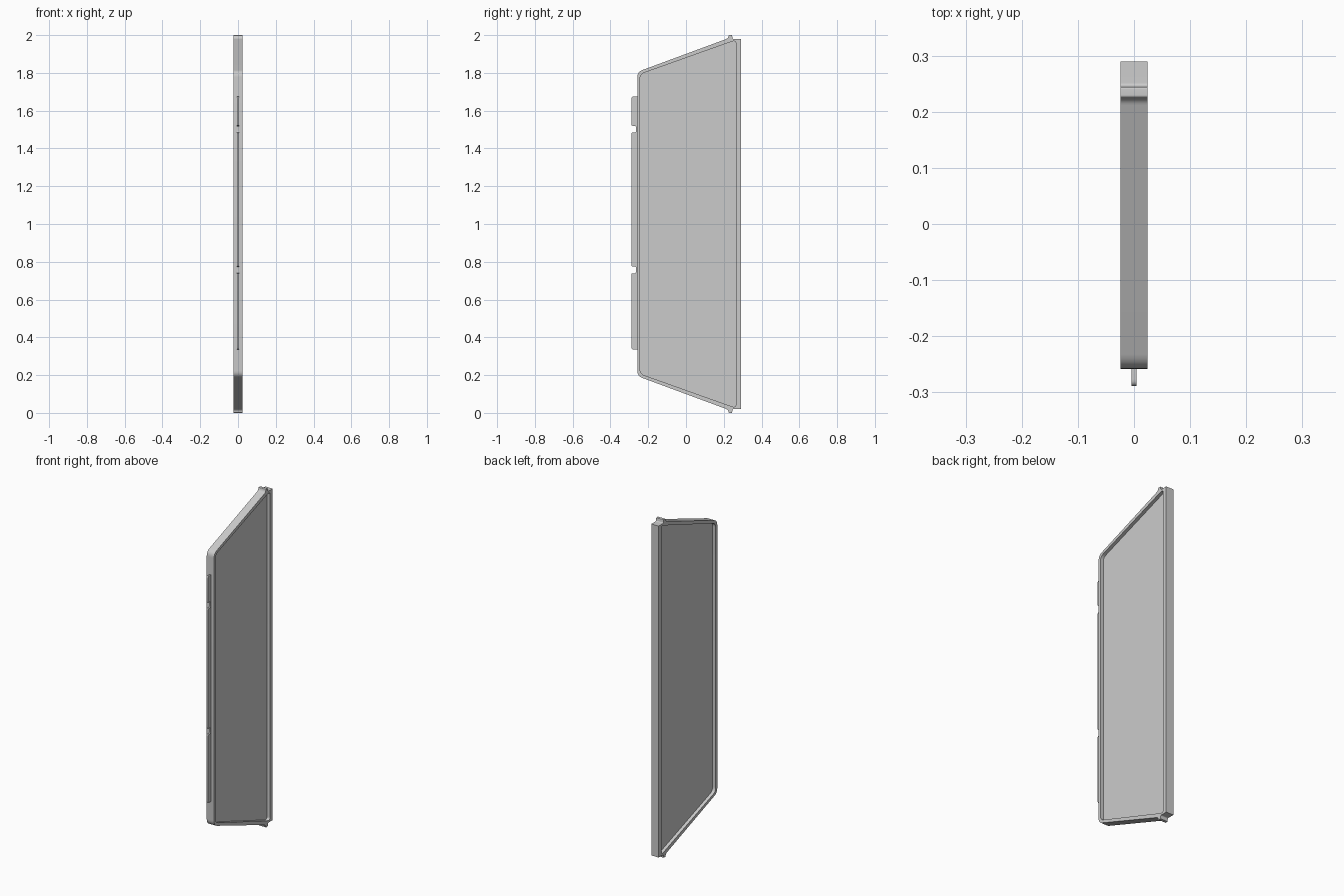
import bpy, bmesh, math
from mathutils import Vector

if "Cube" in bpy.data.objects:
    bpy.data.objects.remove(bpy.data.objects["Cube"])


def rounded(corners, steps=6):
    """Outline from (y, z, setback) corners, each softened by a small bend."""
    pts = []
    n = len(corners)
    for i, (y, z, t) in enumerate(corners):
        p = Vector((y, z))
        if t == 0:
            pts.append(p)
            continue
        a = Vector(corners[i - 1][:2]) - p
        b = Vector(corners[(i + 1) % n][:2]) - p
        a, b = p + a.normalized() * t, p + b.normalized() * t
        for k in range(steps + 1):
            s = k / steps
            pts.append(a * (1 - s) ** 2 + p * 2 * s * (1 - s) + b * s * s)
    return pts


def mirrored(half):
    """Complete an upper half outline with its mirror image about z = 1."""
    return half + [(y, 2 - z, t) for y, z, t in reversed(half)]


def plate(name, outlines, half_thickness):
    """Flat plate in the YZ plane; a second outline becomes a hole."""
    curve = bpy.data.curves.new(name, 'CURVE')
    curve.dimensions = '2D'
    curve.fill_mode = 'BOTH'
    curve.extrude = half_thickness
    for pts in outlines:
        sp = curve.splines.new('POLY')
        sp.points.add(len(pts) - 1)
        for q, p in zip(sp.points, pts):
            q.co = (p.x, p.y, 0, 1)
        sp.use_cyclic_u = True
    ob = bpy.data.objects.new(name, curve)
    bpy.context.collection.objects.link(ob)
    ob.rotation_euler = (math.pi / 2, 0, math.pi / 2)
    bpy.ops.object.select_all(action='DESELECT')
    ob.select_set(True)
    bpy.context.view_layer.objects.active = ob
    bpy.ops.object.convert(target='MESH')
    ob = bpy.context.object
    bm = bmesh.new()
    bm.from_mesh(ob.data)
    bmesh.ops.remove_doubles(bm, verts=bm.verts, dist=1e-5)
    bmesh.ops.recalc_face_normals(bm, faces=bm.faces)
    bm.to_mesh(ob.data)
    bm.free()
    bpy.ops.object.shade_smooth_by_angle(angle=math.radians(30))
    return ob


# Frame: trapezoid with a small lug at each end of the long edge
outer = rounded(mirrored([
    (-0.258, 1.805, 0.028),
    (0.223, 1.983, 0.012),
    (0.226, 2.0, 0.004),
    (0.244, 2.0, 0.004),
    (0.246, 1.98, 0.006),
    (0.29, 1.98, 0.0),
]))
inner = rounded(mirrored([
    (-0.243, 1.793, 0.024),
    (0.265, 1.974, 0.022),
]))
plate("frame", [outer, inner], 0.024)

# Pane: thin sheet tucked into the frame
pane = rounded(mirrored([
    (-0.25, 1.798, 0.024),
    (0.272, 1.978, 0.022),
]))
plate("pane", [pane], 0.0045)

# Fin: thin strip along the short edge, with two round-ended notches
fin = [(-0.25, 0.335, 0.0), (-0.25, 1.675, 0.0), (-0.289, 1.675, 0.012)]
for z in (1.502, 0.757):
    fin += [(-0.289, z + 0.018, 0.008), (-0.265, z + 0.018, 0.008),
            (-0.265, z - 0.018, 0.008), (-0.289, z - 0.018, 0.008)]
fin.append((-0.289, 0.335, 0.012))
plate("fin", [rounded(fin)], 0.0045)
